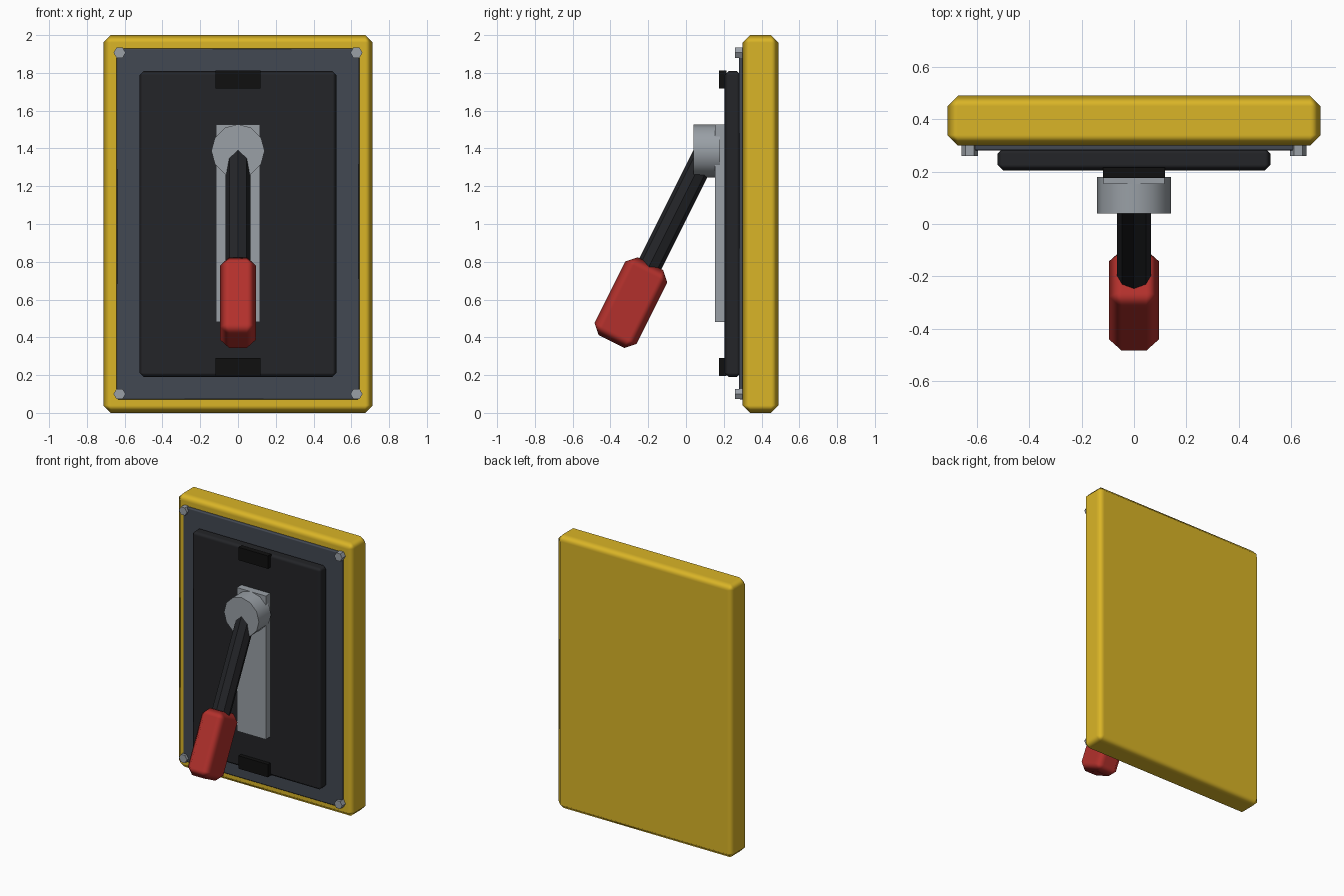
import bpy
from math import radians, atan, sin, cos, pi
from mathutils import Vector

if "Cube" in bpy.data.objects:
    bpy.data.objects.remove(bpy.data.objects["Cube"])

def material(name, r, g, b):
    m = bpy.data.materials.new(name)
    m.diffuse_color = (r, g, b, 1)
    m.use_nodes = True
    m.node_tree.nodes["Principled BSDF"].inputs["Base Color"].default_value = m.diffuse_color
    return m

YELLOW = material("yellow_paint", 0.70, 0.46, 0.02)
SLATE = material("slate_metal", 0.055, 0.065, 0.085)
BLACK = material("black_panel", 0.017, 0.018, 0.021)
DARK = material("dark_clip", 0.005, 0.005, 0.005)
STEEL = material("steel", 0.32, 0.35, 0.38)
RED = material("red_grip", 0.45, 0.03, 0.025)

def box(name, mat, lo, hi, bevel=0.0, tilt=0.0):
    lo, hi = Vector(lo), Vector(hi)
    bpy.ops.mesh.primitive_cube_add(size=1, location=(lo + hi) / 2)
    ob = bpy.context.object
    ob.name = name
    ob.scale = hi - lo
    bpy.ops.object.transform_apply(location=False, rotation=False, scale=True)
    ob.rotation_euler.x = tilt
    ob.data.materials.append(mat)
    if bevel:
        mod = ob.modifiers.new("edge_bevel", 'BEVEL')
        mod.width, mod.segments = bevel, 1
        mod.harden_normals = True
        bpy.ops.object.shade_smooth()
    return ob

def rod(name, mat, center, radius, depth, sides, tilt, spin=0.0, smooth=False):
    bpy.ops.mesh.primitive_cylinder_add(vertices=sides, radius=radius, depth=depth)
    ob = bpy.context.object
    ob.name = name
    ob.rotation_euler.z = spin
    bpy.ops.object.transform_apply(location=False, rotation=True, scale=False)
    ob.location = center
    ob.rotation_euler.x = tilt
    ob.data.materials.append(mat)
    if smooth:
        bpy.ops.object.shade_smooth_by_angle(angle=radians(35))
    return ob

# Layered wall plate
box("back_plate", YELLOW, (-0.713, 0.30, 0), (0.713, 0.49, 2), 0.04)
box("face_plate", SLATE, (-0.642, 0.28, 0.07), (0.642, 0.32, 1.93), 0.008)
box("inner_panel", BLACK, (-0.522, 0.205, 0.19), (0.522, 0.29, 1.81), 0.022)

# Clips at the top and bottom of the inner panel
for label, z in (("upper", 1.765), ("lower", 0.243)):
    box(label + "_clip", DARK, (-0.119, 0.175, z - 0.047), (0.119, 0.215, z + 0.047))

# Corner bolts
for sx in (-1, 1):
    for z in (0.10, 1.907):
        rod("corner_bolt", STEEL, (sx * 0.627, 0.28, z), 0.032, 0.04, 6, pi / 2, pi / 2)

# Slide track and pivot hub
box("lever_track", STEEL, (-0.117, 0.153, 0.48), (0.117, 0.215, 1.527))
hub = Vector((0, 0.11, 1.387))
rod("pivot_hub", STEEL, hub, 0.141, 0.14, 12, pi / 2, smooth=True)

# Lever arm hanging out from the hub, with a red grip
a = atan(0.5)
down = Vector((0, -sin(a), -cos(a)))
rod("lever_arm", BLACK, hub + down * 0.37, 0.065, 0.74, 8, -a)
c = hub + down * 0.898
half = Vector((0.095, 0.124, 0.23))
box("lever_grip", RED, c - half, c + half, 0.048, -a)
